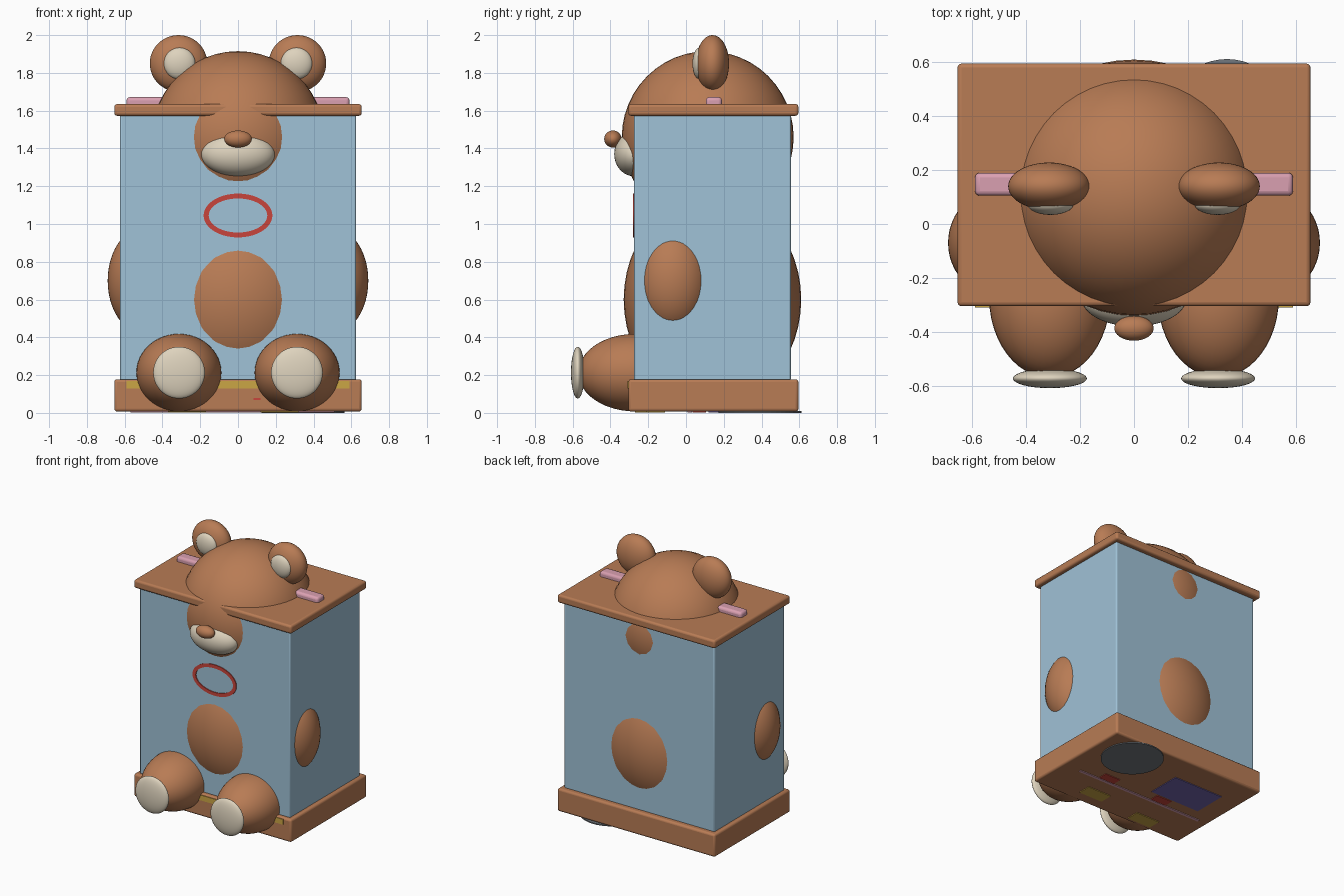
import bpy
import bmesh
import math

cube = bpy.data.objects.get("Cube")
if cube:
    bpy.data.objects.remove(cube, do_unlink=True)


def material(name, r, g, b):
    m = bpy.data.materials.new(name)
    m.use_nodes = True
    m.diffuse_color = (r, g, b, 1)
    bsdf = next(n for n in m.node_tree.nodes if n.type == "BSDF_PRINCIPLED")
    bsdf.inputs["Base Color"].default_value = (r, g, b, 1)
    bsdf.inputs["Roughness"].default_value = 0.7
    return m


BROWN = material("fur brown", 0.48, 0.20, 0.09)
BLUE = material("light blue", 0.35, 0.54, 0.68)
CREAM = material("cream", 0.73, 0.65, 0.51)
PINK = material("pink", 0.70, 0.35, 0.44)
RED = material("red", 0.58, 0.06, 0.045)
GOLD = material("gold", 0.60, 0.38, 0.06)
GREY = material("slate grey", 0.17, 0.19, 0.21)
PURPLE = material("purple", 0.17, 0.13, 0.42)


def finish(obj, name, mat):
    obj.name = name
    obj.data.materials.append(mat)
    return obj


def ball(name, mat, centre, radii):
    """Smooth ellipsoid."""
    bpy.ops.mesh.primitive_uv_sphere_add(segments=48, ring_count=24, location=centre)
    obj = finish(bpy.context.object, name, mat)
    obj.scale = radii
    bpy.ops.object.transform_apply(location=False, rotation=False, scale=True)
    bpy.ops.object.shade_smooth()
    return obj


def block(name, mat, low, high, bevel=0.0):
    """Box between two corners, with optional rounded edges."""
    centre = [(a + b) / 2 for a, b in zip(low, high)]
    bpy.ops.mesh.primitive_cube_add(size=1, location=centre)
    obj = finish(bpy.context.object, name, mat)
    obj.scale = [b - a for a, b in zip(low, high)]
    bpy.ops.object.transform_apply(location=False, rotation=False, scale=True)
    if bevel:
        mod = obj.modifiers.new("rounded edges", "BEVEL")
        mod.width = bevel
        mod.segments = 3
        bpy.ops.object.shade_smooth_by_angle(angle=math.radians(35))
    return obj


def plate(name, mat, x, y, width, depth):
    """Thin panel on the underside."""
    block(name, mat, (x - width / 2, y - depth / 2, 0.002),
          (x + width / 2, y + depth / 2, 0.011))


def oval_ring(name, mat, centre, outer, inner, thickness, steps=64):
    """Flat elliptical ring facing the front."""
    bm = bmesh.new()
    loops = []
    for rx, rz in (outer, inner):
        loops.append([bm.verts.new((rx * math.cos(t), 0, rz * math.sin(t)))
                      for t in (math.tau * i / steps for i in range(steps))])
    for i in range(steps):
        j = (i + 1) % steps
        bm.faces.new((loops[0][i], loops[0][j], loops[1][j], loops[1][i]))
    side = bmesh.ops.extrude_face_region(bm, geom=bm.faces[:])
    moved = [v for v in side["geom"] if isinstance(v, bmesh.types.BMVert)]
    bmesh.ops.translate(bm, verts=moved, vec=(0, -thickness, 0))
    bmesh.ops.recalc_face_normals(bm, faces=bm.faces)
    mesh = bpy.data.meshes.new(name)
    bm.to_mesh(mesh)
    bm.free()
    obj = bpy.data.objects.new(name, mesh)
    obj.location = centre
    bpy.context.collection.objects.link(obj)
    finish(obj, name, mat)


# Box, lid and base
block("box", BLUE, (-0.625, -0.275, 0.17), (0.625, 0.555, 1.58), 0.01)
block("lid", BROWN, (-0.655, -0.305, 1.573), (0.655, 0.595, 1.635), 0.015)
block("base", BROWN, (-0.655, -0.305, 0.007), (0.655, 0.595, 0.178), 0.015)

# Body and head pass through the box
ball("body", BROWN, (0, 0.14, 0.6), (0.5, 0.47, 0.557))
ball("head", BROWN, (0, 0.115, 1.46), (0.455, 0.455, 0.455))
ball("muzzle", CREAM, (0, -0.275, 1.37), (0.195, 0.105, 0.117))
ball("nose", BROWN, (0, -0.387, 1.45), (0.073, 0.046, 0.045))

# Paired parts
for side, s in (("left", 1), ("right", -1)):
    ball(side + "_ear", BROWN, (s * 0.315, 0.14, 1.85), (0.152, 0.088, 0.15))
    ball(side + "_inner_ear", CREAM, (s * 0.31, 0.072, 1.85), (0.084, 0.038, 0.084))
    ball(side + "_eye", GREY, (s * 0.155, -0.25, 1.585), (0.04, 0.04, 0.035))
    ball(side + "_arm", BROWN, (s * 0.5, -0.07, 0.7), (0.19, 0.2, 0.28))
    ball(side + "_leg", BROWN, (s * 0.313, -0.27, 0.213), (0.225, 0.3, 0.205))
    ball(side + "_foot_pad", CREAM, (s * 0.312, -0.573, 0.213), (0.137, 0.036, 0.137))

# Trim
block("top_bar", PINK, (-0.59, 0.105, 1.61), (0.59, 0.19, 1.672), 0.018)
oval_ring("collar_ring", RED, (0, -0.274, 1.045), (0.182, 0.116), (0.155, 0.09), 0.007)
block("gold_strip", GOLD, (-0.59, -0.309, 0.128), (0.59, -0.3, 0.168))
block("front_mark", RED, (0.083, -0.308, 0.068), (0.118, -0.3, 0.078))

# Thin panels under the base
bpy.ops.mesh.primitive_cylinder_add(vertices=48, radius=0.22, depth=0.009,
                                    location=(0.345, 0.392, 0.0045))
finish(bpy.context.object, "underside_disc", GREY)
plate("underside_panel", PURPLE, -0.27, 0.25, 0.42, 0.26)
plate("underside_bar", PINK, -0.03, 0.02, 1.08, 0.022)
for i, (x, y) in enumerate(((0.22, -0.16), (-0.27, -0.22))):
    plate(f"underside_gold_{i + 1}", GOLD, x, y, 0.2, 0.1)
for i, (x, y) in enumerate(((0.28, 0.07), (-0.19, 0.07))):
    plate(f"underside_red_{i + 1}", RED, x, y, 0.13, 0.07)
